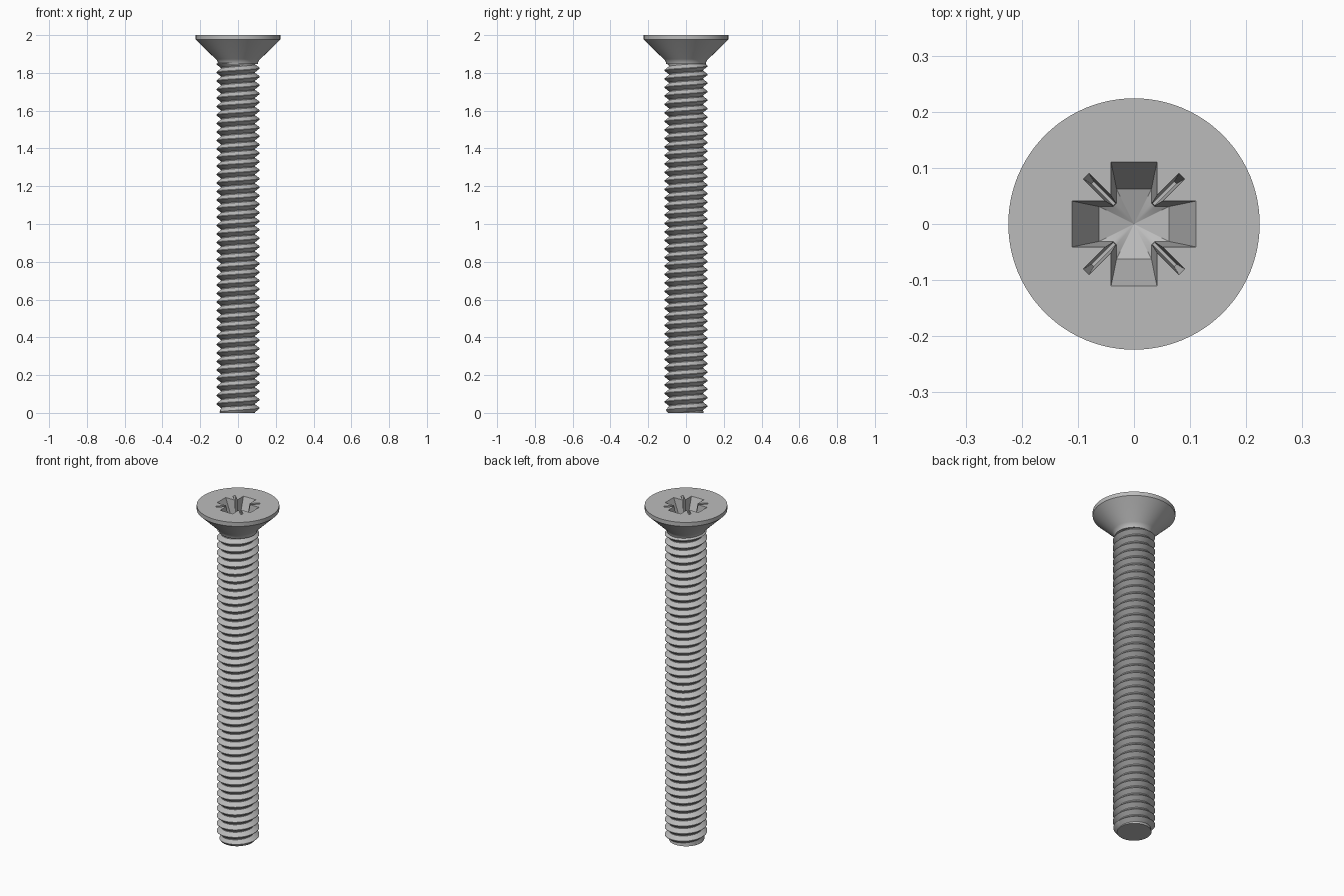
import bpy, bmesh, math

old = bpy.data.objects.get("Cube")
if old:
    bpy.data.objects.remove(old, do_unlink=True)

steel = bpy.data.materials.new("grey steel")
steel.use_nodes = True
GREY = (0.5, 0.5, 0.5, 1)
steel.diffuse_color = GREY
steel.node_tree.nodes["Principled BSDF"].inputs["Base Color"].default_value = GREY


def make_object(name, bm):
    bmesh.ops.recalc_face_normals(bm, faces=bm.faces[:])
    mesh = bpy.data.meshes.new(name)
    bm.to_mesh(mesh)
    bm.free()
    mesh.materials.append(steel)
    obj = bpy.data.objects.new(name, mesh)
    bpy.context.collection.objects.link(obj)
    return obj


def smooth(obj, degrees=30):
    bpy.ops.object.select_all(action='DESELECT')
    obj.select_set(True)
    bpy.context.view_layer.objects.active = obj
    bpy.ops.object.shade_smooth_by_angle(angle=math.radians(degrees))


def loft(bm, loops):
    """Join equal loops of points with quads and return the vertex loops."""
    rows = [[bm.verts.new(p) for p in loop] for loop in loops]
    n = len(rows[0])
    for a, b in zip(rows, rows[1:]):
        for i in range(n):
            bm.faces.new((a[i], a[(i + 1) % n], b[(i + 1) % n], b[i]))
    return rows


def circle(r, z, n=96):
    return [(r * math.cos(2 * math.pi * i / n), r * math.sin(2 * math.pi * i / n), z)
            for i in range(n)]


# Countersunk head with a short filleted neck
bm = bmesh.new()
rows = loft(bm, [circle(r, z) for r, z in
                 [(0.224, 2), (0.224, 1.976), (0.118, 1.873), (0.108, 1.862), (0.104, 1.846)]])
bm.faces.new(rows[0])
bm.faces.new(rows[-1])
head = make_object("head", bm)


# Tapered cross recess
def cross(reach, half, z):
    quarter = [(reach, -half), (reach, half), (half + 0.006, half), (half, half + 0.006)]
    points = []
    for k in range(4):
        c, s = round(math.cos(k * math.pi / 2)), round(math.sin(k * math.pi / 2))
        points += [(c * x - s * y, s * x + c * y, z) for x, y in quarter]
    return points


bm = bmesh.new()
rows = loft(bm, [cross(0.115, 0.0418, 2.01), cross(0.062, 0.031, 1.89)])
bm.faces.new(rows[0])
tip = bm.verts.new((0, 0, 1.868))
for i, v in enumerate(rows[1]):
    bm.faces.new((v, rows[1][(i + 1) % 16], tip))
cutters = [make_object("cross_cutter", bm)]


# Narrow diagonal slits between the arms
def slit(reach, half, z, angle):
    c, s = math.cos(angle), math.sin(angle)
    return [(c * x - s * y, s * x + c * y, z)
            for x, y in [(0.02, -half), (reach, -half), (reach, half), (0.02, half)]]


for k in range(4):
    a = math.pi / 4 + k * math.pi / 2
    bm = bmesh.new()
    rows = loft(bm, [slit(0.122, 0.0075, 2.01, a), slit(0.104, 0.003, 1.9, a)])
    bm.faces.new(rows[0])
    bm.faces.new(rows[1])
    cutters.append(make_object("slit_cutter", bm))

bpy.context.view_layer.objects.active = head
for cutter in cutters:
    mod = head.modifiers.new("recess", 'BOOLEAN')
    mod.operation = 'DIFFERENCE'
    mod.solver = 'EXACT'
    mod.object = cutter
    bpy.ops.object.modifier_apply(modifier=mod.name)
    bpy.data.objects.remove(cutter, do_unlink=True)
smooth(head)

# Threaded shank: a helical strip trimmed flat at both ends
PITCH, STEPS, TOP = 0.045, 64, 1.862
ROOT, CREST = 0.091, 0.115
PROFILE = [(ROOT, 0), (ROOT, 0.1), (CREST, 0.52), (CREST, 0.58), (ROOT, 1)]
bm = bmesh.new()
previous = None
for i in range(int((TOP / PITCH + 4) * STEPS)):
    t = 2 * math.pi * i / STEPS
    row = []
    for r, f in PROFILE:
        z = (i / STEPS - 2 + f) * PITCH
        r = min(r, 0.095 + max(z, 0) * 0.8, 0.1 + max(TOP - z, 0))
        row.append(bm.verts.new((r * math.cos(t), r * math.sin(t), z)))
    if previous:
        for j in range(len(row) - 1):
            bm.faces.new((previous[j], row[j], row[j + 1], previous[j + 1]))
    previous = row
bmesh.ops.remove_doubles(bm, verts=bm.verts[:], dist=0.0001)
for z, side in ((0, -1), (TOP, 1)):
    bmesh.ops.bisect_plane(bm, geom=bm.verts[:] + bm.edges[:] + bm.faces[:], dist=1e-6,
                           plane_co=(0, 0, z), plane_no=(0, 0, side), clear_outer=True)
rim = [e for e in bm.edges if e.is_boundary and all(v.co.z < 0.001 for v in e.verts)]
bmesh.ops.holes_fill(bm, edges=rim)
smooth(make_object("threaded_shank", bm))
